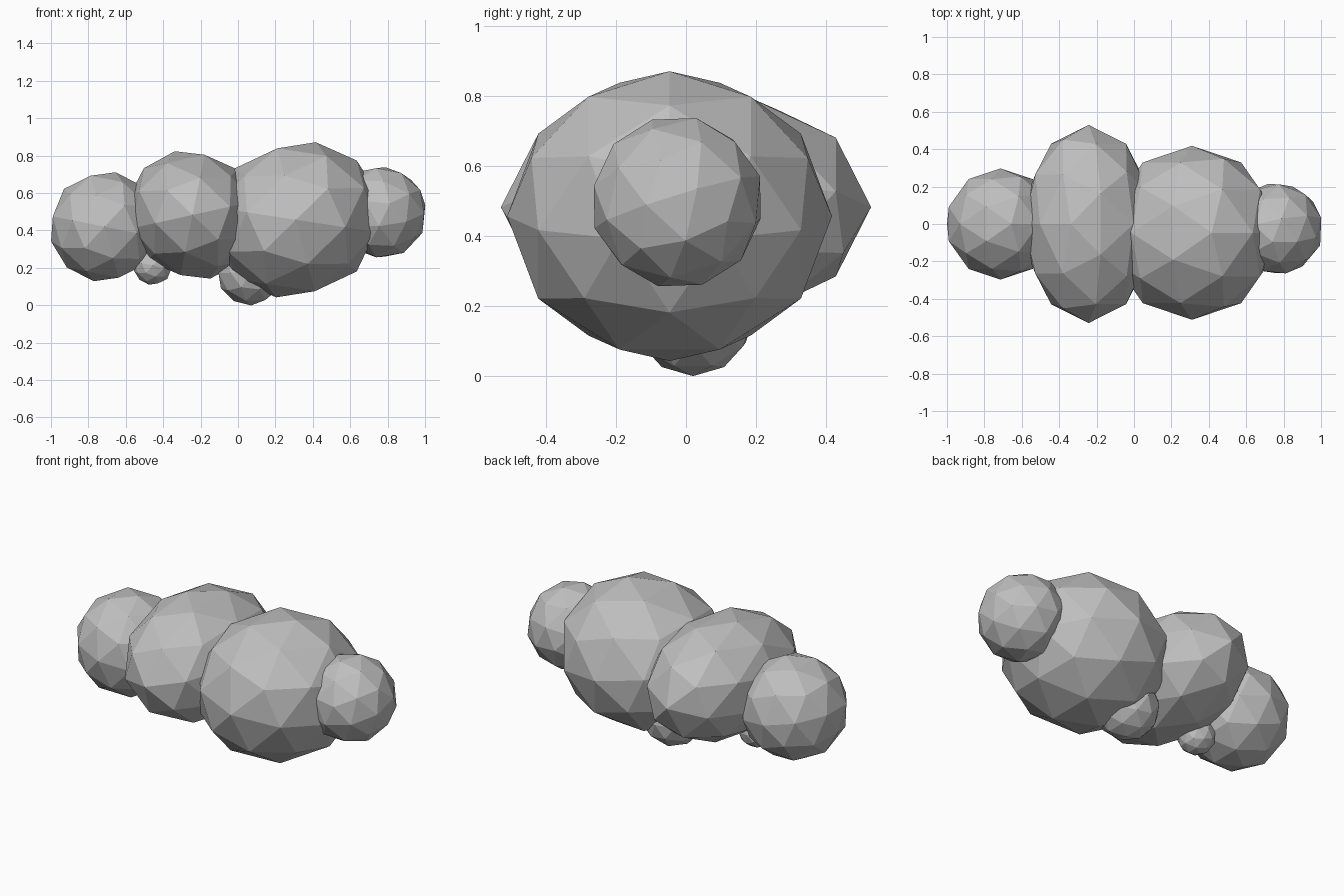
import bpy
import bmesh
from math import radians, cos, sin
from mathutils import Matrix, Vector

cube = bpy.data.objects.get("Cube")
if cube:
    bpy.data.objects.remove(cube, do_unlink=True)

# One grey for the whole cloud
GREY = (0.52, 0.52, 0.52, 1.0)
grey = bpy.data.materials.new("soft_grey")
grey.use_nodes = True
grey.diffuse_color = GREY
grey.node_tree.nodes["Principled BSDF"].inputs["Base Color"].default_value = GREY

# Turns the icosphere so that its twofold axes lie on x, y and z
ALIGN = Matrix.Rotation(radians(58.283), 4, 'Y')


def puff(name, center, u, v, w):
    """Low-poly ball whose local x, y, z half-axes are the vectors u, v, w."""
    axes = Matrix((u, v, w)).transposed().to_4x4()
    bm = bmesh.new()
    bmesh.ops.create_icosphere(bm, subdivisions=2, radius=1.0)
    bmesh.ops.transform(bm, matrix=axes @ ALIGN, verts=bm.verts)
    bmesh.ops.recalc_face_normals(bm, faces=bm.faces)
    mesh = bpy.data.meshes.new(name)
    bm.to_mesh(mesh)
    bm.free()
    mesh.materials.append(grey)
    obj = bpy.data.objects.new(name, mesh)
    obj.location = center
    bpy.context.collection.objects.link(obj)


def round_puff(name, center, radius, turn=47):
    """Evenly round ball turned about the y axis."""
    c, s = radius * cos(radians(turn)), radius * sin(radians(turn))
    puff(name, center, (c, 0, s), (0, radius, 0), (-s, 0, c))


# Main puffs along the cloud
round_puff("right_end_puff", (-0.713, 0, 0.42), 0.297)
puff("right_middle_puff", (-0.243, 0, 0.483),
     (-0.26, 0, 0.25), (0, 0.53, 0), (0.24, 0, 0.243))
puff("left_middle_puff", (0.31, -0.047, 0.457),
     (0.325, 0, 0.317), (0, 0.465, 0), (-0.325, 0, 0.276))

# Left end puff, turned towards the front
u = Vector((0.1, 0.22, 0.97)).normalized()
v = Vector((0.93, -0.36, -0.03)).normalized()
w = u.cross(v)
puff("left_end_puff", (0.764, -0.025, 0.497), u * 0.248, v * 0.248, w * 0.248)

# Small puffs tucked underneath
round_puff("small_under_puff", (-0.455, -0.02, 0.213), 0.105)
round_puff("large_under_puff", (0.065, 0.02, 0.177), 0.178, turn=60)
